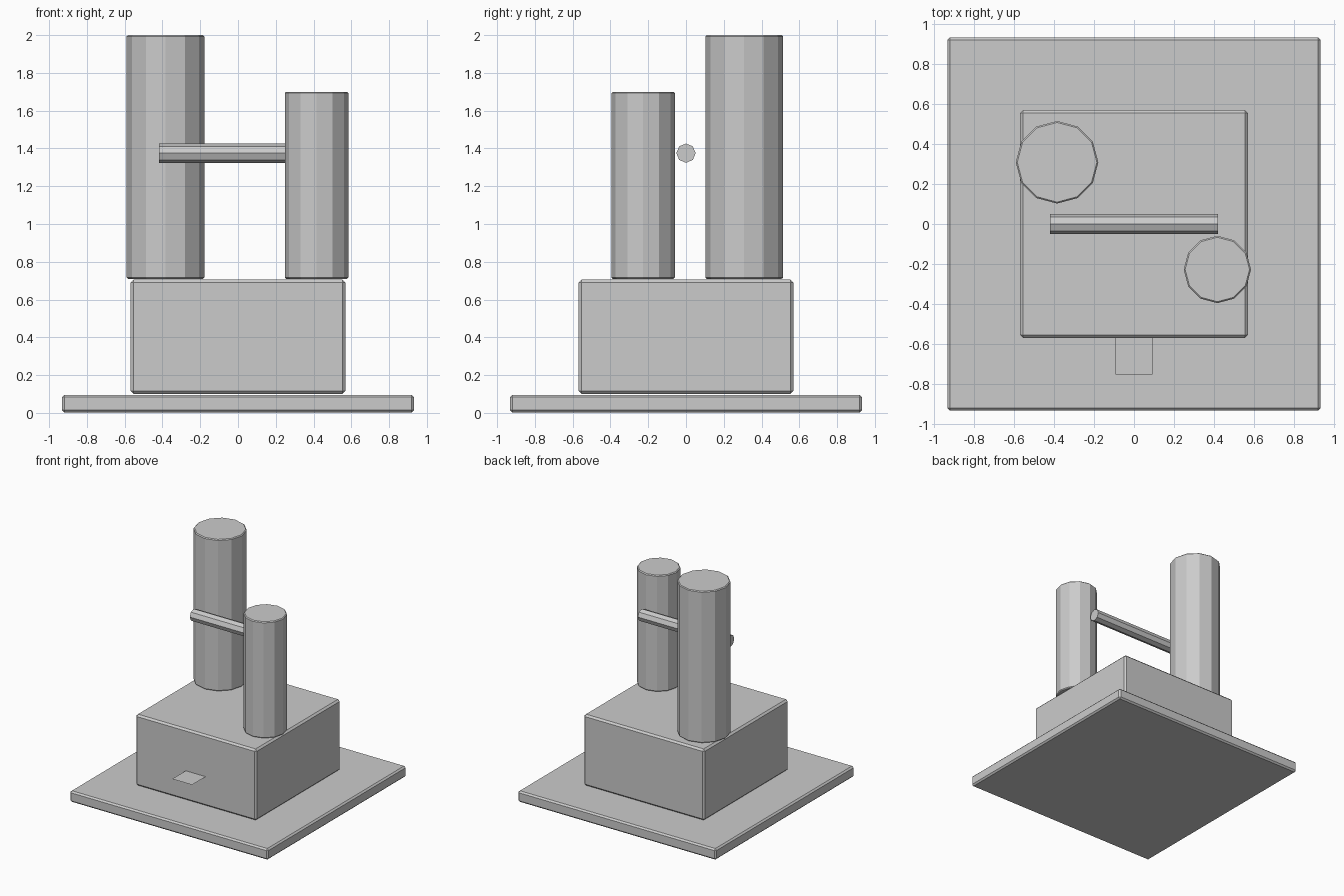
import bpy
from math import pi

if "Cube" in bpy.data.objects:
    bpy.data.objects.remove(bpy.data.objects["Cube"])


def bevel(ob, width):
    m = ob.modifiers.new("edge_bevel", "BEVEL")
    m.width = width
    m.segments = 1
    m.limit_method = "ANGLE"
    m.angle_limit = 0.9  # rims only, not the side facets


def box(name, side, z0, z1, width):
    bpy.ops.mesh.primitive_cube_add(size=1, location=(0, 0, (z0 + z1) / 2))
    ob = bpy.context.object
    ob.name = name
    ob.scale = (side, side, z1 - z0)
    bpy.ops.object.transform_apply(location=False, rotation=False, scale=True)
    bevel(ob, width)


def chimney(name, x, y, r, z0, z1):
    bpy.ops.mesh.primitive_cylinder_add(vertices=12, radius=r, depth=z1 - z0,
                                        location=(x, y, (z0 + z1) / 2))
    ob = bpy.context.object
    ob.name = name
    bevel(ob, 0.007)


# Base slab and main block
box("base_slab", 1.864, 0.003, 0.097, 0.013)
bpy.context.object.location.z -= 0.001
box("main_block", 1.136, 0.1, 0.705, 0.015)

# Two upright stacks
chimney("tall_stack", -0.384, 0.308, 0.206, 0.71, 2.0)
chimney("short_stack", 0.416, -0.227, 0.168, 0.71, 1.70)

# Horizontal pipe between the stacks
bpy.ops.mesh.primitive_cylinder_add(vertices=8, radius=0.051, depth=0.836,
                                    location=(0, 0, 1.375), rotation=(0, pi / 2, 0))
bpy.context.object.name = "cross_pipe"

# Flat square plate on the front
bpy.ops.mesh.primitive_plane_add(size=0.187, location=(0, -0.657, 0.352))
bpy.context.object.name = "front_plate"
